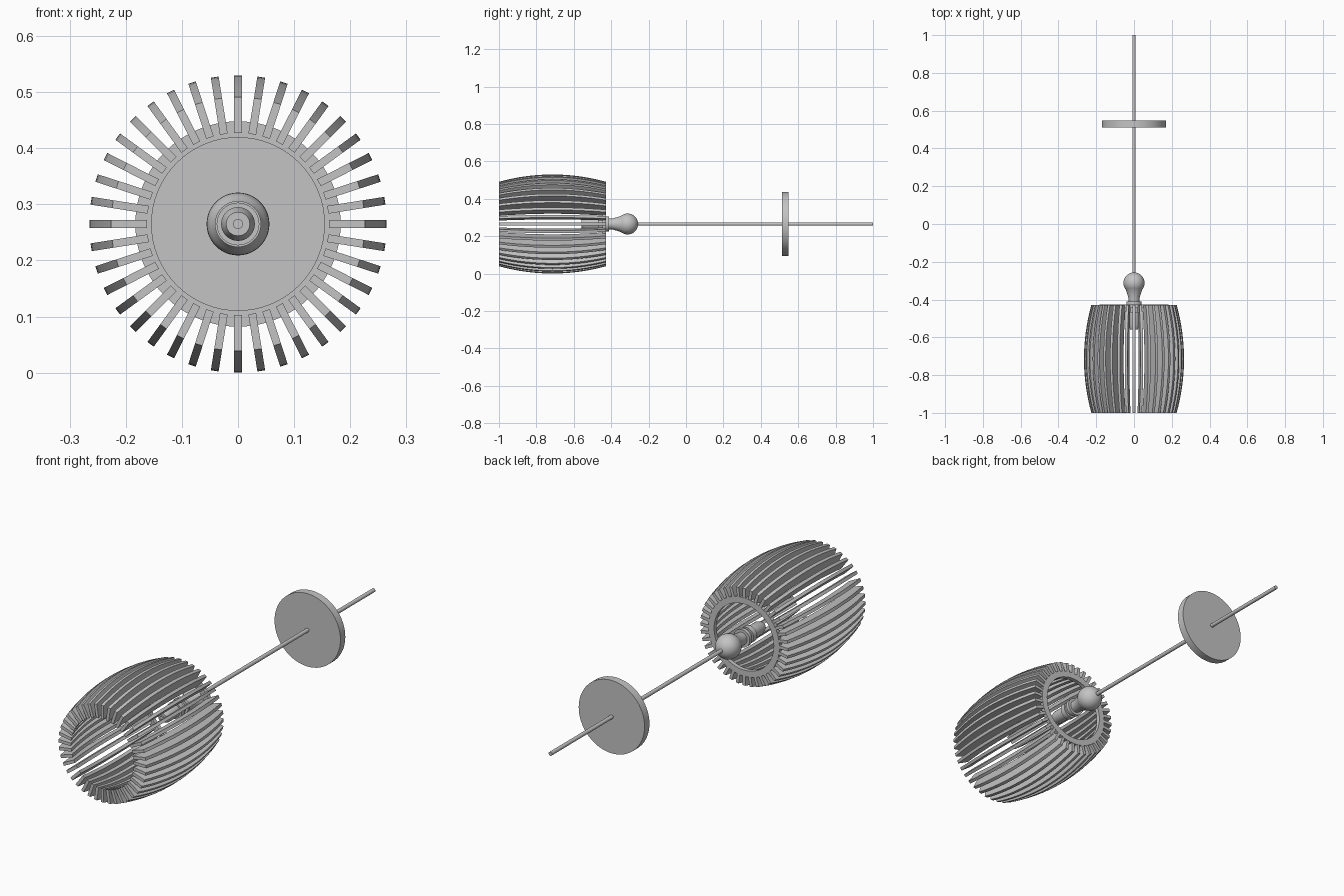
import bpy, bmesh, math
from mathutils import Matrix, Vector

cube = bpy.data.objects.get("Cube")
if cube:
    bpy.data.objects.remove(cube, do_unlink=True)

AXIS_Z = 0.265
FINS = 40

grey = bpy.data.materials.new("plain_grey")
grey.use_nodes = True
colour = (0.55, 0.55, 0.55, 1)
grey.diffuse_color = colour
grey.node_tree.nodes["Principled BSDF"].inputs["Base Color"].default_value = colour


def finish(name, bm, smooth=True):
    bmesh.ops.recalc_face_normals(bm, faces=bm.faces)
    mesh = bpy.data.meshes.new(name)
    bm.to_mesh(mesh)
    bm.free()
    mesh.materials.append(grey)
    obj = bpy.data.objects.new(name, mesh)
    obj.location.z = AXIS_Z
    bpy.context.collection.objects.link(obj)
    if smooth:
        bpy.ops.object.select_all(action='DESELECT')
        obj.select_set(True)
        bpy.context.view_layer.objects.active = obj
        bpy.ops.object.shade_smooth_by_angle(angle=math.radians(35))
    return obj


def lathe(name, profile, steps=48, closed=False):
    """Turn (y, radius) points about the lamp's axis."""
    bm = bmesh.new()
    verts = [bm.verts.new((r, y, 0)) for y, r in profile]
    edges = [bm.edges.new(pair) for pair in zip(verts, verts[1:])]
    if closed:
        edges.append(bm.edges.new((verts[-1], verts[0])))
    bmesh.ops.spin(bm, geom=verts + edges, cent=(0, 0, 0), axis=(0, 1, 0),
                   angle=math.tau, steps=steps)
    bmesh.ops.remove_doubles(bm, verts=bm.verts, dist=1e-5)
    return finish(name, bm)


# Shade: thin bowed slats standing radially around the axis
def bow(y, middle, end):
    t = (y + 0.714) / 0.286
    return middle - (middle - end) * t * t


bm = bmesh.new()
rows = 16
ys = [-1 + 0.572 * i / rows for i in range(rows + 1)]
for k in range(FINS):
    turn = Matrix.Rotation(math.tau * k / FINS, 3, 'Y')
    previous = None
    for y in ys:
        inner, outer = bow(y, 0.2, 0.162), bow(y, 0.265, 0.226)
        corners = [(inner, -0.007), (outer, -0.007), (outer, 0.007), (inner, 0.007)]
        loop = [bm.verts.new(turn @ Vector((r, y, w))) for r, w in corners]
        if previous:
            for i in range(4):
                j = (i + 1) % 4
                bm.faces.new((previous[i], previous[j], loop[j], loop[i]))
        else:
            bm.faces.new(loop)
        previous = loop
    bm.faces.new(previous)
finish("shade_slats", bm)

# Ring joining the slats at the back
lathe("shade_ring", [(-0.446, 0.154), (-0.446, 0.183), (-0.427, 0.183), (-0.427, 0.154)],
      steps=64, closed=True)

# Stepped socket inside the shade
lathe("socket", [(-0.565, 0), (-0.565, 0.009), (-0.558, 0.009), (-0.558, 0.021),
                 (-0.535, 0.03), (-0.47, 0.03), (-0.47, 0.038), (-0.445, 0.038),
                 (-0.445, 0.03), (-0.428, 0.03), (-0.428, 0.041), (-0.411, 0.041),
                 (-0.411, 0)])

# Rounded holder that tapers into the socket
ball = [(-0.312 + 0.056 * math.cos(a), 0.056 * math.sin(a))
        for a in (math.radians(130 - 10 * i) for i in range(14))]
lathe("round_holder", [(-0.412, 0), (-0.412, 0.028), (-0.39, 0.03), (-0.37, 0.036)] + ball)

# Hanging rod and ceiling plate
lathe("rod", [(-0.27, 0), (-0.27, 0.009), (1, 0.009), (1, 0)], steps=20)
lathe("ceiling_plate", [(0.512, 0), (0.512, 0.17), (0.548, 0.17), (0.548, 0)], steps=64)
